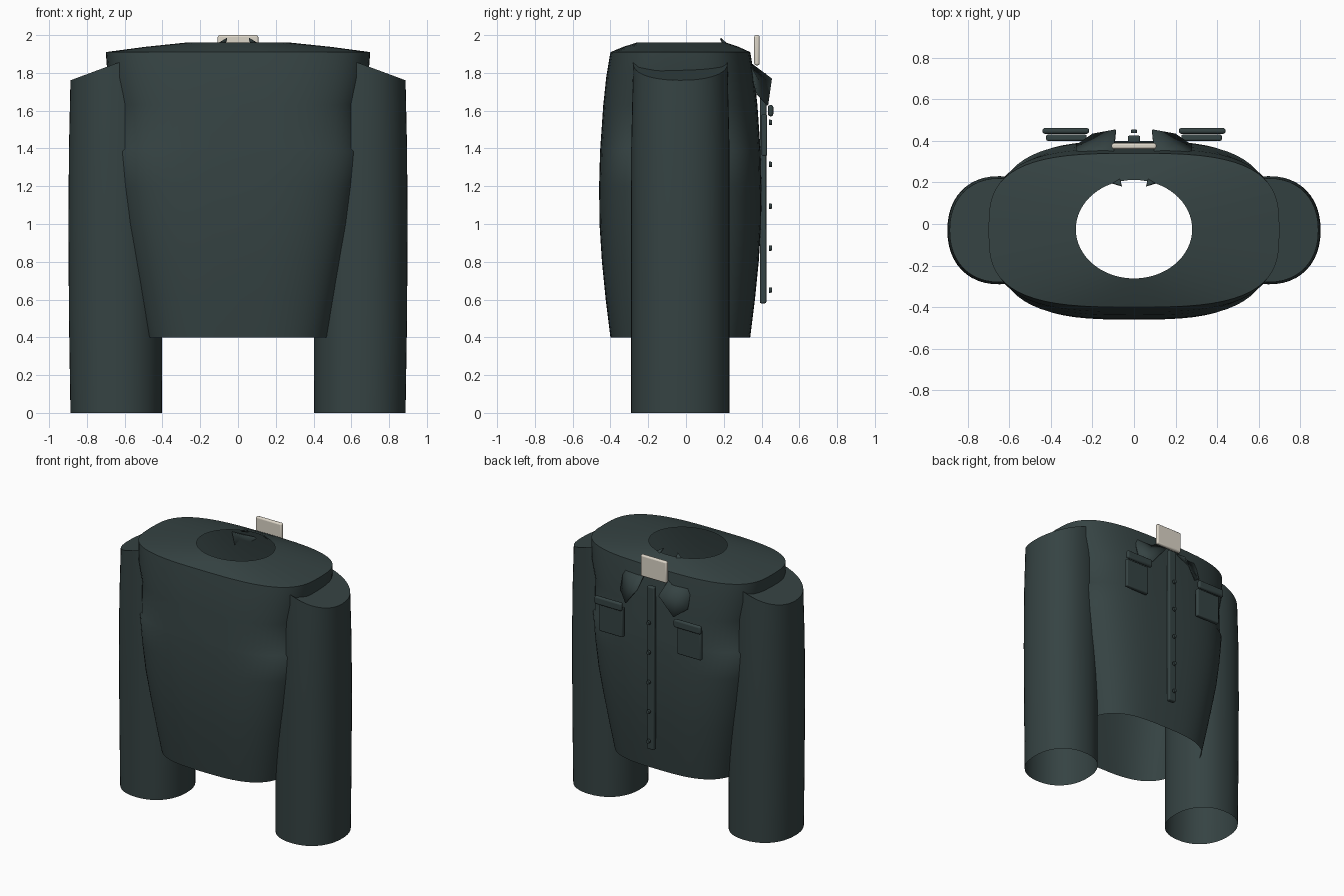
import bpy, bmesh, math
from mathutils import Vector

old = bpy.data.objects.get("Cube")
if old:
    bpy.data.objects.remove(old, do_unlink=True)


def material(name, colour):
    m = bpy.data.materials.new(name)
    m.use_nodes = True
    m.diffuse_color = colour
    bsdf = m.node_tree.nodes["Principled BSDF"]
    bsdf.inputs["Base Color"].default_value = colour
    bsdf.inputs["Roughness"].default_value = 0.8
    return m


FABRIC = material("dark green fabric", (0.036, 0.056, 0.056, 1))
CREAM = material("cream label", (0.72, 0.67, 0.58, 1))


def finish(name, bm, mat, angle=40):
    bmesh.ops.recalc_face_normals(bm, faces=bm.faces)
    mesh = bpy.data.meshes.new(name)
    bm.to_mesh(mesh)
    bm.free()
    mesh.materials.append(mat)
    ob = bpy.data.objects.new(name, mesh)
    bpy.context.collection.objects.link(ob)
    bpy.ops.object.select_all(action='DESELECT')
    ob.select_set(True)
    bpy.context.view_layer.objects.active = ob
    bpy.ops.object.shade_smooth_by_angle(angle=math.radians(angle))
    return ob


def oval(cx, cy, rx, ry, z, power=2, count=64):
    pts = []
    for i in range(count):
        a = 2 * math.pi * i / count
        c, s = math.cos(a), math.sin(a)
        pts.append(Vector((cx + rx * math.copysign(abs(c) ** (2 / power), c),
                           cy + ry * math.copysign(abs(s) ** (2 / power), s), z)))
    return pts


def loft(rings, cap=False):
    bm = bmesh.new()
    rows = [[bm.verts.new(p) for p in r] for r in rings]
    n = len(rows[0])
    for a, b in zip(rows, rows[1:]):
        for i in range(n):
            j = (i + 1) % n
            bm.faces.new((a[i], a[j], b[j], b[i]))
    if cap:
        bm.faces.new(rows[-1])
    return bm


def box(name, centre, size, mat, bevel=0.008):
    bm = bmesh.new()
    bmesh.ops.create_cube(bm, size=1)
    for v in bm.verts:
        v.co = Vector(centre) + Vector([a * b for a, b in zip(v.co, size)])
    ob = finish(name, bm, mat)
    mod = ob.modifiers.new("soft edges", 'BEVEL')
    mod.width = bevel
    mod.segments = 3
    return ob


# Torso: height, half width, half depth, from the hem to the shoulder edge
torso = [(0.40, 0.49, 0.37), (0.60, 0.53, 0.395), (0.80, 0.57, 0.415),
         (1.00, 0.61, 0.428), (1.20, 0.64, 0.43), (1.385, 0.662, 0.425),
         (1.40, 0.645, 0.424), (1.63, 0.648, 0.408), (1.78, 0.69, 0.392),
         (1.91, 0.70, 0.37)]
rings = [oval(0, -0.03, rx, ry, z, 3.1) for z, rx, ry in torso]
rings.append(oval(0, -0.027, 0.49, 0.305, 1.938, 2.5))
rings.append(oval(0, -0.025, 0.28, 0.237, 1.96))
finish("torso", loft(rings), FABRIC, 50)

for side, word in ((1, "left"), (-1, "right")):
    # Sleeve tube, open at the cuff, with a sloping shoulder cap
    sleeve = [oval(side * cx, -0.03, rx, 0.26, z, 2.2, 48) for z, cx, rx in
              ((0, 0.645, 0.242), (0.5, 0.648, 0.247), (1.0, 0.65, 0.248),
               (1.4, 0.65, 0.245))]
    top = oval(side * 0.645, -0.03, 0.242, 0.25, 0, 2.2, 48)
    for p in top:
        p.z = min(1.86, 1.83 - 0.37 * (abs(p.x) - 0.70))
    sleeve.append(top)
    finish(word + "_sleeve", loft(sleeve, True), FABRIC)

    # Chest pocket and its flap
    box(word + "_pocket", (side * 0.325, 0.415, 1.47), (0.195, 0.03, 0.22), FABRIC)
    box(word + "_pocket_flap", (side * 0.328, 0.448, 1.60),
        (0.225, 0.028, 0.06), FABRIC, 0.012)

    # Folded collar wing and the little tip at the neck opening
    wing = [(0.10, 0.335, 1.86), (0.09, 0.455, 1.77), (0.20, 0.435, 1.63),
            (0.28, 0.38, 1.69), (0.28, 0.335, 1.85)]
    tip = [(0.06, 0.185, 1.985), (0.11, 0.20, 1.955), (0.07, 0.225, 1.95)]
    for label, pts in (("_collar_wing", wing), ("_collar_tip", tip)):
        bm = bmesh.new()
        vs = [bm.verts.new((side * x, y, z)) for x, y, z in pts]
        mid = bm.verts.new(sum((v.co for v in vs), Vector()) / len(vs))
        for a, b in zip(vs, vs[1:] + vs[:1]):
            bm.faces.new((a, b, mid))
        ob = finish(word + label, bm, FABRIC)
        mod = ob.modifiers.new("cloth thickness", 'SOLIDIFY')
        mod.thickness = 0.008

# Button strip and buttons
box("placket", (0, 0.408, 1.19), (0.06, 0.034, 1.22), FABRIC)
for k in range(5):
    bm = bmesh.new()
    bmesh.ops.create_cone(bm, cap_ends=True, segments=20, radius1=0.015,
                          radius2=0.013, depth=0.016)
    for v in bm.verts:
        v.co = Vector((v.co.x, 0.447 + v.co.z, 0.65 + 0.222 * k + v.co.y))
    finish("button_%d" % (k + 1), bm, FABRIC)

# Label standing behind the neck opening
box("neck_label", (0, 0.375, 1.92), (0.215, 0.028, 0.16), CREAM, 0.01)
